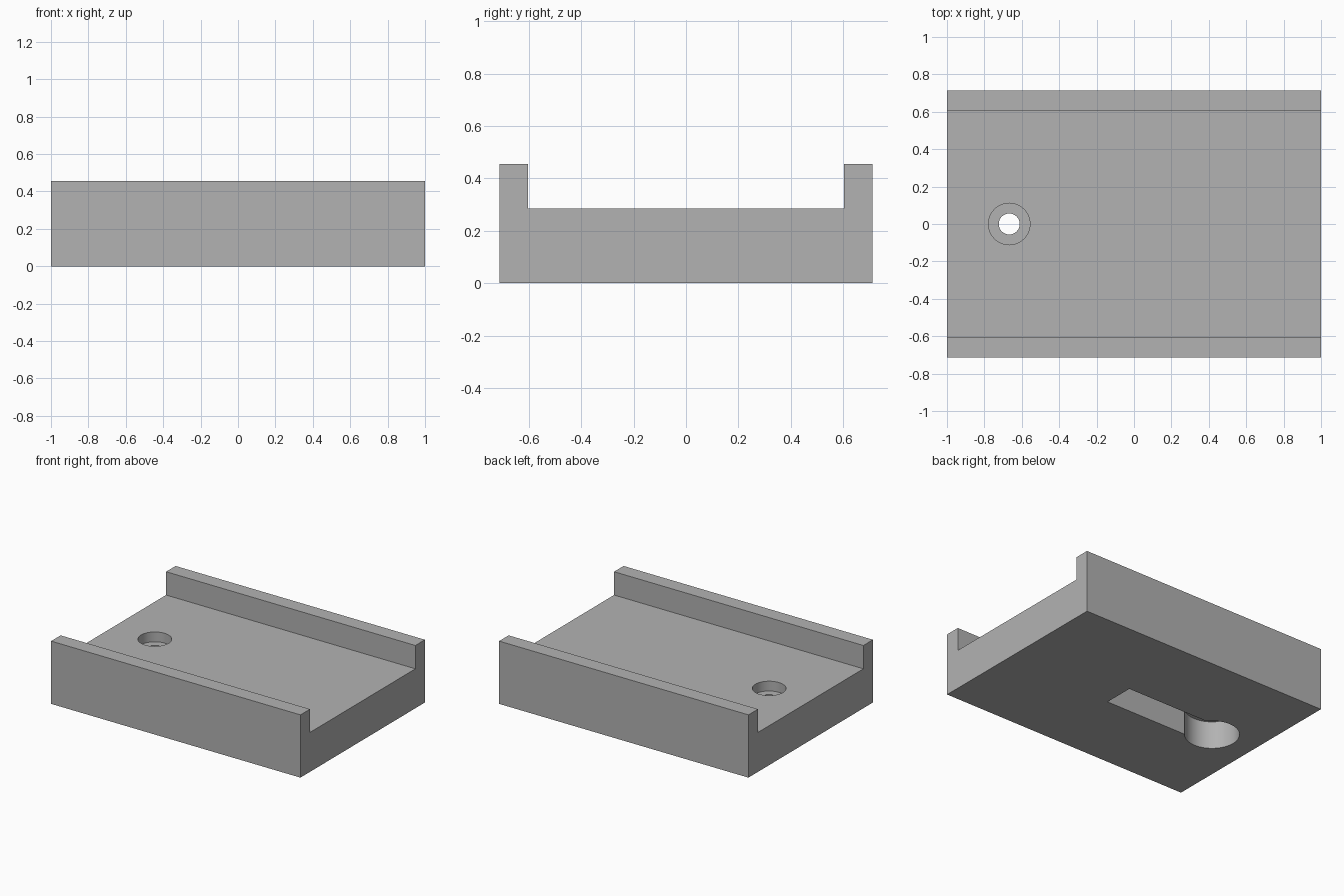
import bpy, bmesh, math
from mathutils import Matrix

cube = bpy.data.objects.get("Cube")
if cube:
    bpy.data.objects.remove(cube, do_unlink=True)

HALF_Y, INNER_Y = 0.713, 0.604
FLOOR_Z, RAIL_Z = 0.286, 0.455
HOLE_X = -0.667

# Plain grey material
grey = bpy.data.materials.new("plain grey")
grey.use_nodes = True
colour = (0.448, 0.448, 0.448, 1)
grey.diffuse_color = colour
grey.node_tree.nodes["Principled BSDF"].inputs["Base Color"].default_value = colour


def add_object(name, bm):
    bmesh.ops.recalc_face_normals(bm, faces=bm.faces)
    mesh = bpy.data.meshes.new(name)
    bm.to_mesh(mesh)
    bm.free()
    mesh.materials.append(grey)
    obj = bpy.data.objects.new(name, mesh)
    bpy.context.collection.objects.link(obj)
    return obj


def cylinder(name, radius, low, high):
    bm = bmesh.new()
    bmesh.ops.create_cone(bm, cap_ends=True, segments=64, radius1=radius, radius2=radius,
                          depth=high - low,
                          matrix=Matrix.Translation((HOLE_X, 0, (low + high) / 2)))
    return add_object(name, bm)


def box(name, x0, x1, half_y, low, high):
    bm = bmesh.new()
    place = Matrix.Translation(((x0 + x1) / 2, 0, (low + high) / 2))
    size = Matrix.Diagonal((x1 - x0, 2 * half_y, high - low, 1))
    bmesh.ops.create_cube(bm, size=1, matrix=place @ size)
    return add_object(name, bm)


# Channel-shaped body: a U profile extruded along x
half = [(HALF_Y, 0), (HALF_Y, RAIL_Z), (INNER_Y, RAIL_Z), (INNER_Y, FLOOR_Z)]
profile = half + [(-y, z) for y, z in reversed(half)]
bm = bmesh.new()
face = bm.faces.new([bm.verts.new((-1, y, z)) for y, z in profile])
new = bmesh.ops.extrude_face_region(bm, geom=[face])["geom"]
bmesh.ops.translate(bm, vec=(2, 0, 0),
                    verts=[v for v in new if isinstance(v, bmesh.types.BMVert)])
body = add_object("channel_plate", bm)

# Keyhole pocket underneath, through hole and counterbore above
cutters = [
    cylinder("keyhole_head_cutter", 0.18, -0.1, 0.2),
    box("keyhole_slot_cutter", HOLE_X, 0.133, 0.111, -0.1, 0.2),
    cylinder("through_hole_cutter", 0.056, 0.1, 0.4),
    cylinder("counterbore_cutter", 0.111, 0.215, 0.4),
]
bpy.context.view_layer.objects.active = body
for cutter in cutters:
    cutter.hide_render = True
    mod = body.modifiers.new(cutter.name, 'BOOLEAN')
    mod.operation = 'DIFFERENCE'
    mod.solver = 'EXACT'
    mod.object = cutter
    bpy.ops.object.modifier_apply(modifier=mod.name)
    bpy.data.objects.remove(cutter, do_unlink=True)

# Smooth bores, sharp edges
bpy.ops.object.select_all(action='DESELECT')
body.select_set(True)
bpy.ops.object.shade_smooth_by_angle(angle=math.radians(30))
